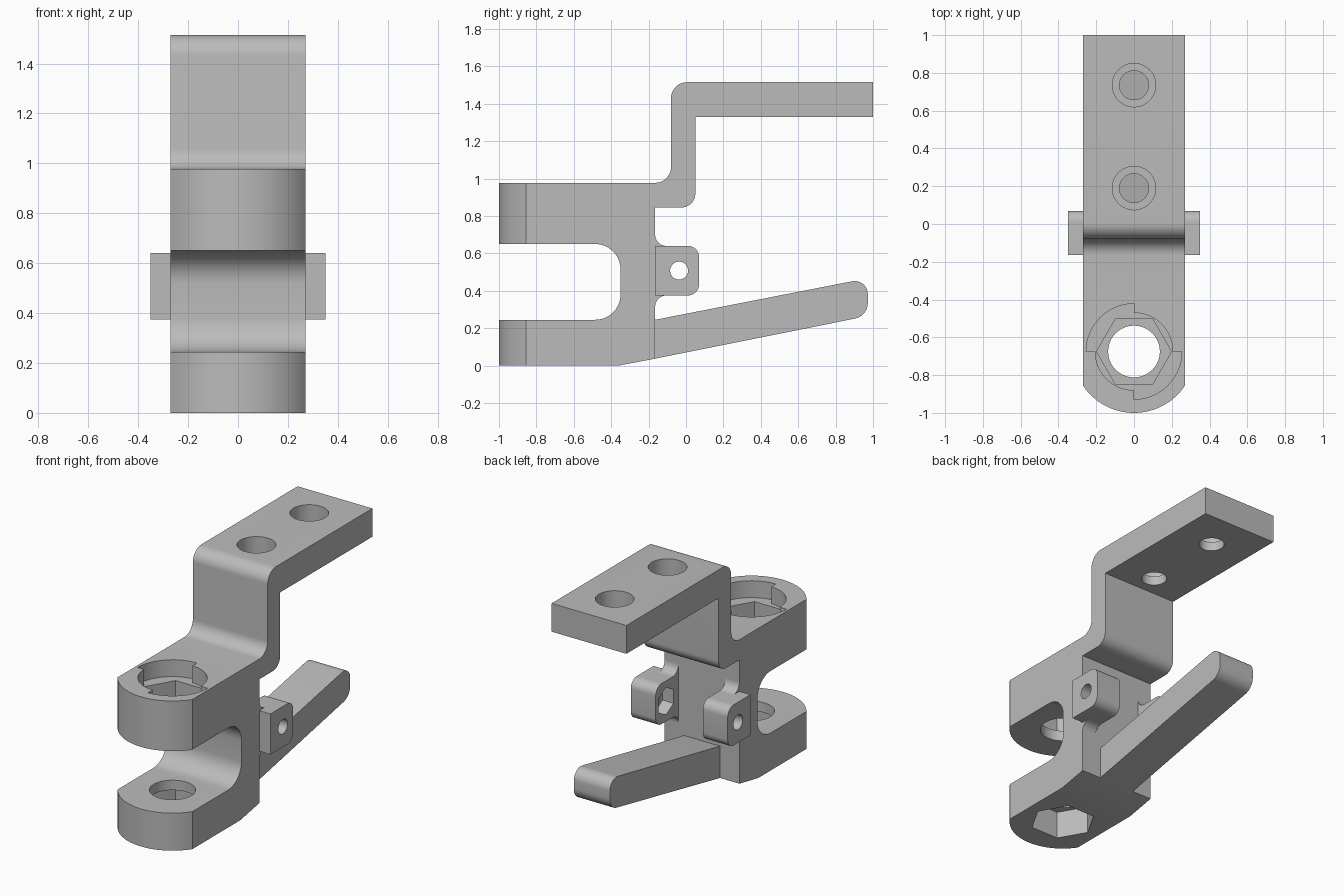
import bpy
import bmesh
from math import sin, cos, pi, tan
from mathutils import Vector

if "Cube" in bpy.data.objects:
    bpy.data.objects.remove(bpy.data.objects["Cube"])

grey = bpy.data.materials.new("plain grey")
grey.use_nodes = True
colour = (0.5, 0.5, 0.5, 1)
grey.diffuse_color = colour
grey.node_tree.nodes["Principled BSDF"].inputs["Base Color"].default_value = colour


def rounded(corners, steps=10):
    """Outline from (u, v) or (u, v, fillet radius) corners."""
    out = []
    for i, c in enumerate(corners):
        p = Vector(c[:2])
        if len(c) == 2:
            out.append(p)
            continue
        a = (Vector(corners[i - 1][:2]) - p).normalized()
        b = (Vector(corners[(i + 1) % len(corners)][:2]) - p).normalized()
        half = a.angle(b) / 2
        centre = p + (a + b).normalized() * c[2] / sin(half)
        start = p + a * c[2] / tan(half) - centre
        end = p + b * c[2] / tan(half) - centre
        sweep = pi - 2 * half
        for k in range(steps + 1):
            t = k / steps
            w = (start * sin((1 - t) * sweep) + end * sin(t * sweep)) / sin(sweep)
            out.append(centre + w)
    return out


def ring(u, v, r, n=48, phase=0.0):
    return [(u + r * cos(phase + 2 * pi * k / n), v + r * sin(phase + 2 * pi * k / n))
            for k in range(n)]


def prism(name, outline, axis, lo, hi):
    """Extrude an outline along x (outline in y, z) or z (outline in x, y)."""
    def place(p, d):
        return (d, p[0], p[1]) if axis == "x" else (p[0], p[1], d)
    bm = bmesh.new()
    face = bm.faces.new([bm.verts.new(place(p, lo)) for p in outline])
    new = bmesh.ops.extrude_face_region(bm, geom=[face])["geom"]
    shift = Vector(place((0, 0), hi - lo))
    bmesh.ops.translate(bm, vec=shift, verts=[g for g in new if isinstance(g, bmesh.types.BMVert)])
    bmesh.ops.recalc_face_normals(bm, faces=bm.faces)
    mesh = bpy.data.meshes.new(name)
    bm.to_mesh(mesh)
    bm.free()
    mesh.materials.append(grey)
    obj = bpy.data.objects.new(name, mesh)
    bpy.context.collection.objects.link(obj)
    return obj


def select(obj):
    bpy.ops.object.select_all(action="DESELECT")
    obj.select_set(True)
    bpy.context.view_layer.objects.active = obj


def combine(obj, tool, operation="DIFFERENCE"):
    mod = obj.modifiers.new("cut", "BOOLEAN")
    mod.operation, mod.object, mod.solver = operation, tool, "EXACT"
    select(obj)
    bpy.ops.object.modifier_apply(modifier=mod.name)
    bpy.data.objects.remove(tool)


HALF = 0.27
BACK = -0.165
PIVOT = -0.675

# Forked body with stepped mounting arm
body = prism("forked_body", rounded([
    (-1.1, 0), (-0.36, 0), (BACK, 0.037), (BACK, 0.845), (0.05, 0.845, 0.075),
    (0.05, 1.33), (1, 1.33), (1, 1.515), (-0.08, 1.515, 0.085), (-0.08, 0.977, 0.085),
    (-1.1, 0.977), (-1.1, 0.65), (-0.35, 0.65, 0.135), (-0.35, 0.245, 0.135),
    (-1.1, 0.245)]), "x", -0.4, 0.4)

# Round nose of the fork
R = 0.325
nose = [(HALF, 1.2), (-HALF, 1.2)]
for k in range(33):
    x = -HALF + 2 * HALF * k / 32
    nose.append((x, PIVOT - (R * R - x * x) ** 0.5))
combine(body, prism("plan_shape", nose, "z", -0.5, 2), "INTERSECT")

# Pivot bore, hexagonal pockets and stepped recess
combine(body, prism("bore", ring(0, PIVOT, 0.137), "z", -0.5, 1.2))
combine(body, prism("lower_hex", ring(0, PIVOT, 0.198, 6), "z", -0.5, 0.18))
combine(body, prism("upper_hex", ring(0, PIVOT, 0.198, 6), "z", 0.72, 1.2))
recess = []
for quarter in range(4):
    r = 0.253 if quarter % 2 else 0.205
    for k in range(17):
        a = (quarter + k / 16) * pi / 2
        recess.append((r * cos(a), PIVOT + r * sin(a)))
combine(body, prism("stepped_recess", recess, "z", 0.867, 1.2))

# Counterbored mounting holes
for y in (0.19, 0.735):
    combine(body, prism("hole", ring(0, y, 0.077), "z", 1.2, 1.7))
    combine(body, prism("counterbore", ring(0, y, 0.115), "z", 1.39, 1.7))

# Sloping lever
lever = prism("lever", rounded([
    (BACK, 0.037), (0.972, 0.265, 0.085), (0.972, 0.467, 0.07), (BACK, 0.245)]),
    "x", -0.13, 0.13)

# Pair of hinge lugs, filleted into the body
parts = [body, lever]
for side, name in ((1, "left_lug"), (-1, "right_lug")):
    def span(a, b):
        return sorted((side * a, side * b))
    lug = prism(name, rounded([
        (BACK, 0.375), (0.07, 0.375, 0.06), (0.07, 0.64, 0.06), (BACK, 0.64)]),
        "x", *span(0.17, 0.35))
    fillets = prism("fillets", rounded([
        (BACK, 0.31), (BACK, 0.375, 0.06), (0, 0.375), (0, 0.64),
        (BACK, 0.64, 0.06), (BACK, 0.705)]), "x", *span(0.17, HALF))
    combine(lug, fillets, "UNION")
    combine(lug, prism("pin_hole", ring(-0.037, 0.508, 0.048, 32), "x", *span(0.1, 0.5)))
    if side > 0:
        nut = ring(-0.037, 0.508, 0.09, 6, pi / 2)
        combine(lug, prism("nut_pocket", nut, "x", *span(0.1, 0.25)))
    parts.append(lug)

for part in parts:
    select(part)
    bpy.ops.object.shade_smooth_by_angle(angle=pi / 6)
